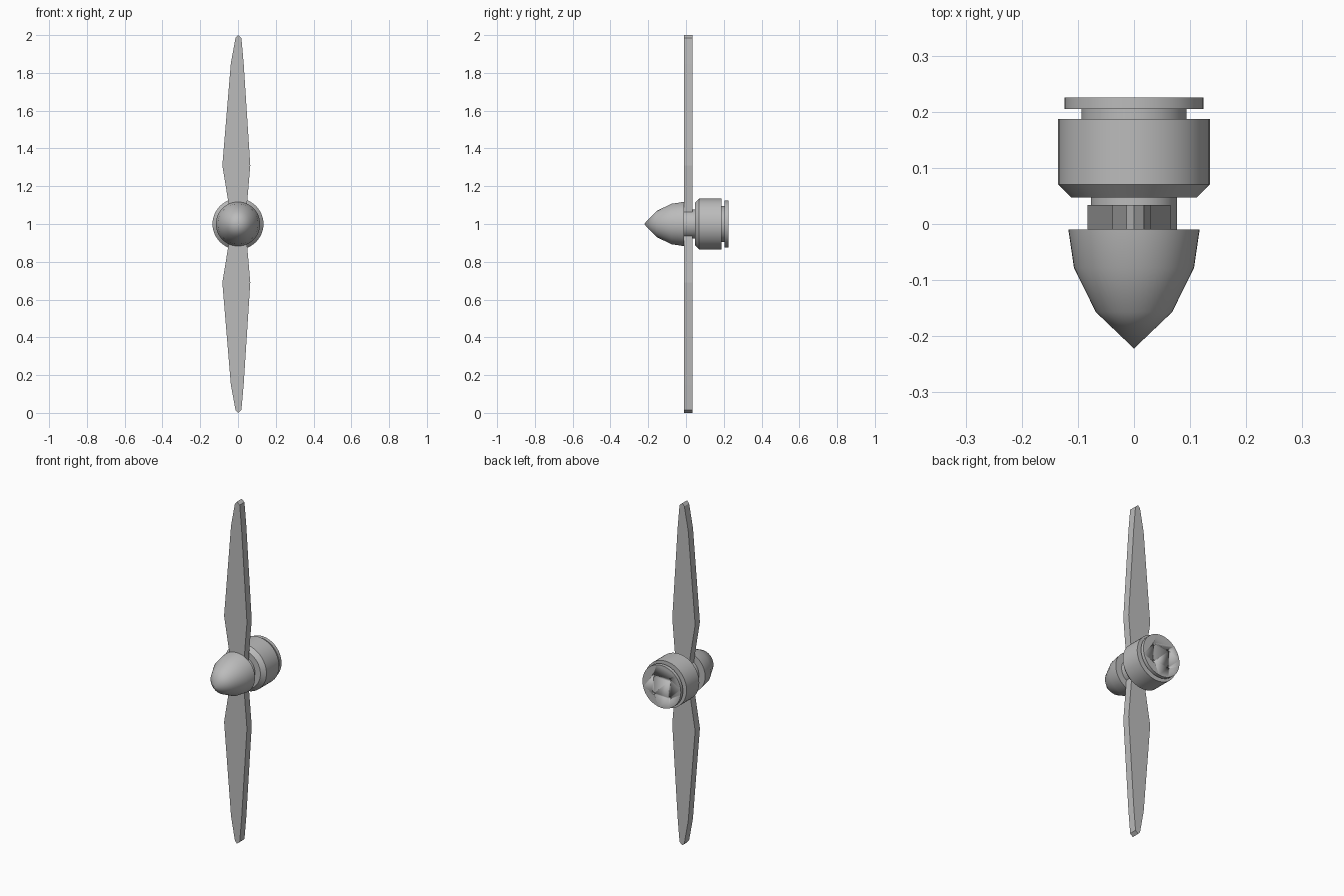
import bpy, bmesh, math
from mathutils import Matrix

cube = bpy.data.objects.get("Cube")
if cube:
    bpy.data.objects.remove(cube, do_unlink=True)

grey = bpy.data.materials.new("plain grey")
grey.use_nodes = True
grey.diffuse_color = (0.5, 0.5, 0.5, 1)
grey.node_tree.nodes["Principled BSDF"].inputs["Base Color"].default_value = grey.diffuse_color

AXIS_Z = 1.0


def make_object(name, bm):
    bmesh.ops.recalc_face_normals(bm, faces=bm.faces)
    mesh = bpy.data.meshes.new(name)
    bm.to_mesh(mesh)
    bm.free()
    mesh.materials.append(grey)
    obj = bpy.data.objects.new(name, mesh)
    bpy.context.collection.objects.link(obj)
    return obj


def smooth(obj, degrees):
    bpy.ops.object.select_all(action='DESELECT')
    obj.select_set(True)
    bpy.context.view_layer.objects.active = obj
    bpy.ops.object.shade_smooth_by_angle(angle=math.radians(degrees))


def lathe(name, profile, x=0, z=AXIS_Z, steps=48, angle=25):
    """Spin a (radius, y) profile around a line parallel to y; ends are capped."""
    bm = bmesh.new()
    rings = []
    for r, y in profile:
        if r == 0:
            rings.append([bm.verts.new((x, y, z))] * steps)
        else:
            rings.append([bm.verts.new((x + r * math.cos(a), y, z + r * math.sin(a)))
                          for a in (math.tau * i / steps for i in range(steps))])
    for a, b in zip(rings, rings[1:]):
        for i in range(steps):
            j = (i + 1) % steps
            bm.faces.new(dict.fromkeys((a[i], a[j], b[j], b[i])))
    for (r, y), ring in ((profile[0], rings[0]), (profile[-1], rings[-1])):
        if r > 0:
            bm.faces.new(ring)
    obj = make_object(name, bm)
    smooth(obj, angle)
    return obj


def blade(name, side):
    """Flat blade: an outline (x, distance from the axis) extruded along y."""
    outline = [(-0.038, 0.03), (-0.05, 0.11), (-0.083, 0.31), (-0.038, 0.85),
               (-0.013, 0.985), (0, 1.0), (0.018, 0.985), (0.03, 0.85),
               (0.065, 0.31), (0.048, 0.11), (0.042, 0.03)]
    bm = bmesh.new()
    face = bm.faces.new([bm.verts.new((x, -0.01, AXIS_Z + side * d)) for x, d in outline])
    new = bmesh.ops.extrude_face_region(bm, geom=[face])["geom"]
    bmesh.ops.translate(bm, vec=(0, 0.044, 0),
                        verts=[v for v in new if isinstance(v, bmesh.types.BMVert)])
    return make_object(name, bm)


# Nose cone and hub
lathe("spinner", [(0, -0.222), (0.068, -0.157), (0.107, -0.078), (0.117, -0.01)])
lathe("hub", [(0.077, -0.01), (0.077, 0.047)])

# Upper and lower blades
blade("upper_blade", 1)
blade("lower_blade", -1)

# Motor housing with a chamfered front, then the rear neck and mounting plate
lathe("motor_housing", [(0.112, 0.047), (0.135, 0.07), (0.135, 0.187)])
lathe("rear_neck", [(0.094, 0.187), (0.094, 0.205)])
plate = lathe("mounting_plate", [(0.124, 0.205), (0.124, 0.225)])

# Four screw holes in the mounting plate
for sx in (-1, 1):
    for sz in (-1, 1):
        cutter = lathe("screw_hole_cutter", [(0.008, 0.213), (0.008, 0.24)],
                       0.052 * sx, AXIS_Z + 0.052 * sz, steps=16)
        cutter.hide_render = True
        cutter.hide_viewport = True
        cut = plate.modifiers.new("screw_hole", 'BOOLEAN')
        cut.operation = 'DIFFERENCE'
        cut.solver = 'EXACT'
        cut.object = cutter
